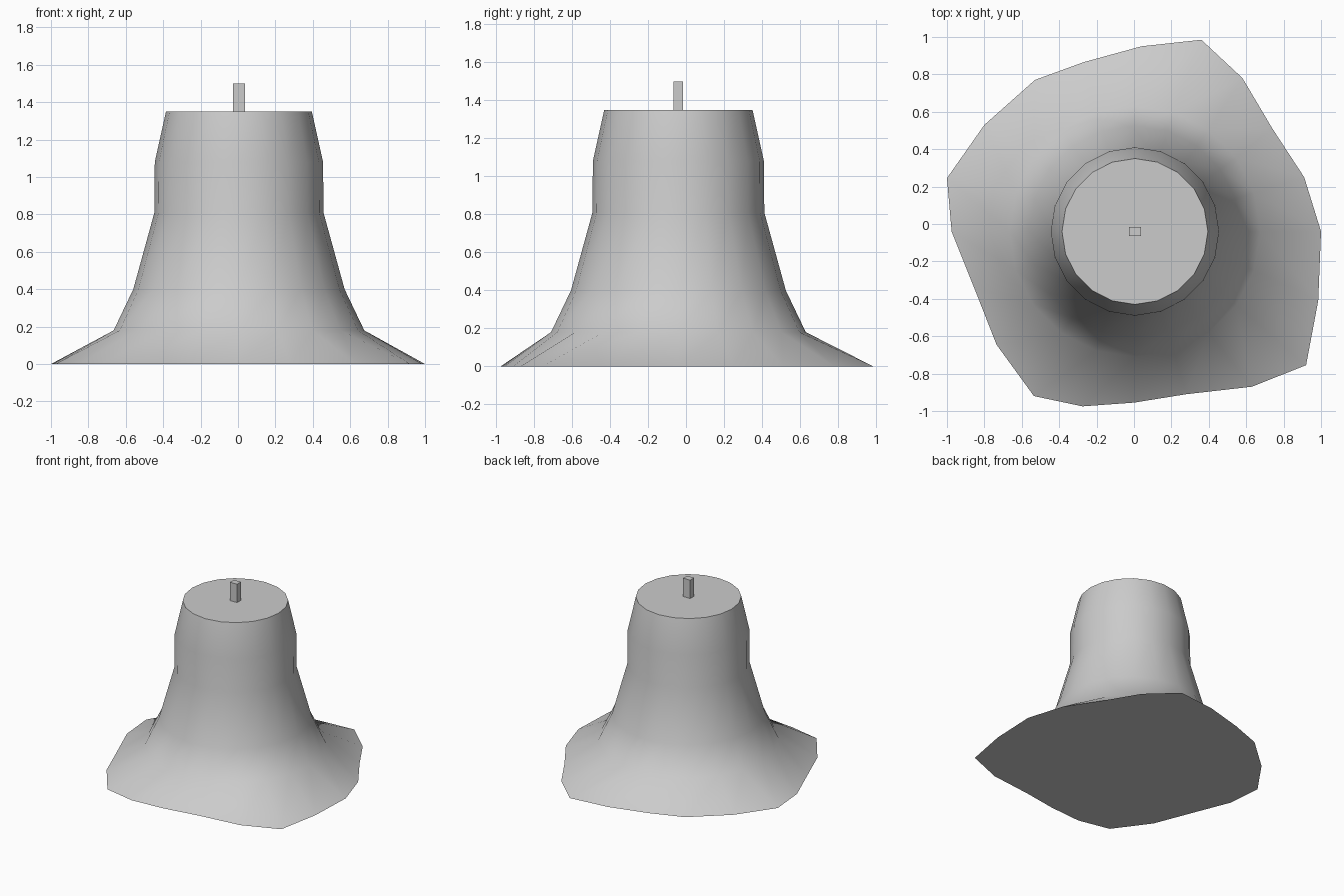
import bpy, bmesh, math

if "Cube" in bpy.data.objects:
    bpy.data.objects.remove(bpy.data.objects["Cube"])

CX, CY, SIDES = 0.005, -0.04, 20

# Uneven foot outline, one point every 18 degrees
foot = [(1.0, -.04), (.91, .25), (.74, .51), (.58, .78), (.36, .985),
        (.04, .95), (-.27, .865), (-.53, .77), (-.80, .53), (-1.0, .245),
        (-.975, -.04), (-.855, -.34), (-.735, -.645), (-.535, -.92), (-.275, -.975),
        (0, -.955), (.28, -.91), (.63, -.87), (.92, -.755), (.985, -.41)]

# Round body profile: radius, height
profile = [(.67, .18), (.565, .40), (.452, .81), (.45, 1.08), (.39, 1.35)]


def circle(r):
    return [(CX + r * math.cos(i * math.tau / SIDES),
             CY + r * math.sin(i * math.tau / SIDES)) for i in range(SIDES)]


# Flared body: loft from the foot outline up through the circles
bm = bmesh.new()
outlines = [(foot, 0)] + [(circle(r), z) for r, z in profile]
rings = [[bm.verts.new((x, y, z)) for x, y in pts] for pts, z in outlines]
for low, high in zip(rings, rings[1:]):
    for i in range(SIDES):
        j = (i + 1) % SIDES
        bm.faces.new((low[i], low[j], high[j], high[i])).smooth = True

# Flat caps with crisp rims
for cap in (bm.faces.new(rings[0][::-1]), bm.faces.new(rings[-1])):
    for edge in cap.edges:
        edge.smooth = False
mesh = bpy.data.meshes.new("flared_body")
bm.to_mesh(mesh)
bm.free()
bpy.context.collection.objects.link(bpy.data.objects.new("flared_body", mesh))

# Small square pin on top
bpy.ops.mesh.primitive_cube_add(size=1, location=(CX, CY, 1.425))
pin = bpy.context.object
pin.name = "top_pin"
pin.scale = (.064, .05, .15)
